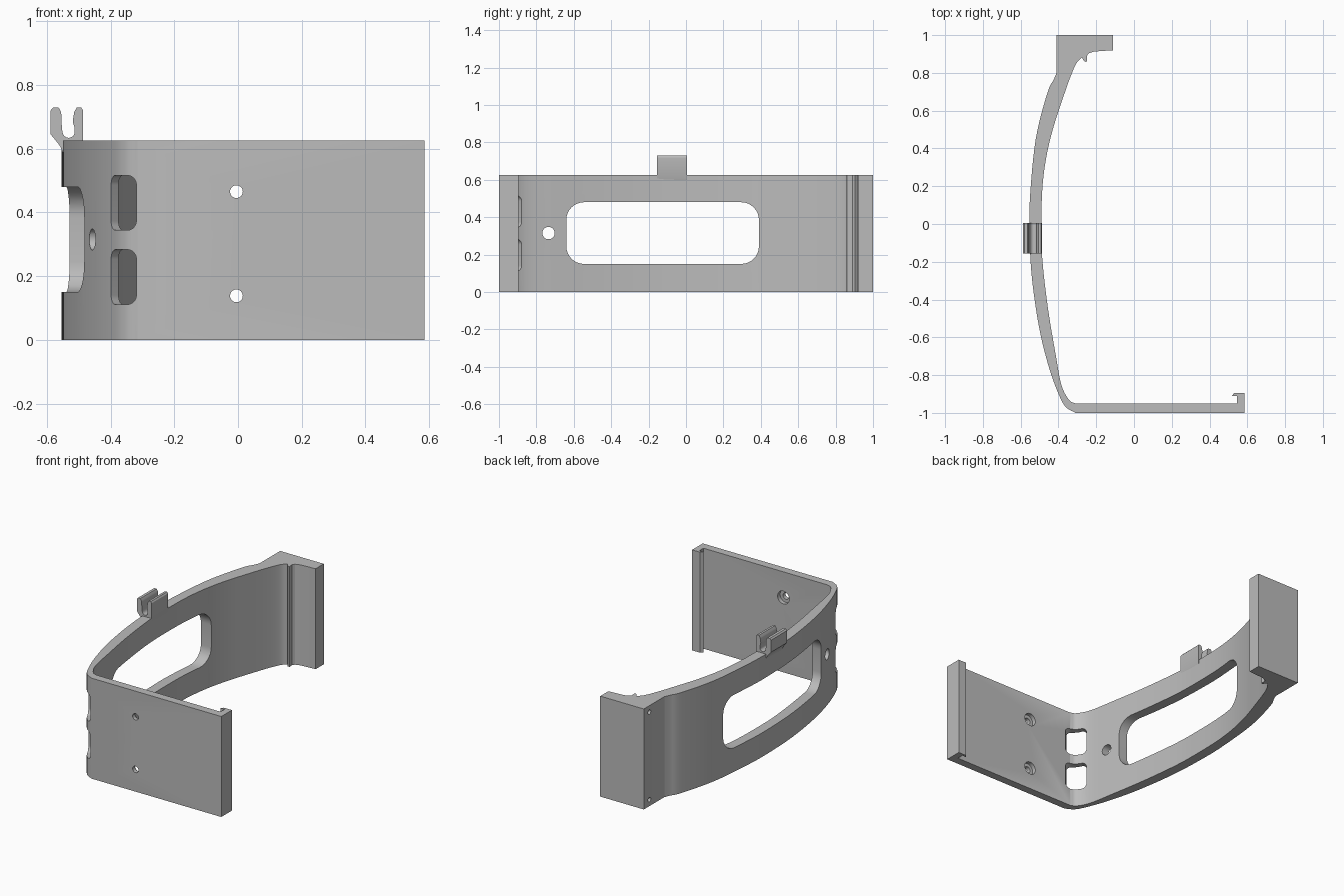
import bpy, bmesh, math
from mathutils import Matrix, Vector

if "Cube" in bpy.data.objects:
    bpy.data.objects.remove(bpy.data.objects["Cube"], do_unlink=True)

HEIGHT = 0.625
grey = bpy.data.materials.new("matte grey")
grey.use_nodes = True
grey.diffuse_color = (0.5, 0.5, 0.5, 1)
grey.node_tree.nodes["Principled BSDF"].inputs["Base Color"].default_value = (0.5, 0.5, 0.5, 1)


def smooth_path(points, steps=6):
    """Catmull-Rom curve through the points."""
    p = [Vector(q) for q in points]
    p = [2 * p[0] - p[1]] + p + [2 * p[-1] - p[-2]]
    out = []
    for a, b, c, d in zip(p, p[1:], p[2:], p[3:]):
        for i in range(steps):
            t = i / steps
            out.append(0.5 * (2 * b + (c - a) * t + (2 * a - 5 * b + 4 * c - d) * t * t
                              + (3 * b - a - 3 * c + d) * t ** 3))
    return [tuple(v) for v in out] + [tuple(points[-1])]


def prism(name, outline, depth, matrix=Matrix()):
    """Extrude a 2D outline along local z, then place it."""
    bm = bmesh.new()
    face = bm.faces.new([bm.verts.new((x, y, 0)) for x, y in outline])
    ext = bmesh.ops.extrude_face_region(bm, geom=[face])
    moved = [g for g in ext["geom"] if isinstance(g, bmesh.types.BMVert)]
    bmesh.ops.translate(bm, verts=moved, vec=(0, 0, depth))
    bmesh.ops.transform(bm, matrix=matrix, verts=bm.verts)
    bmesh.ops.recalc_face_normals(bm, faces=bm.faces)
    mesh = bpy.data.meshes.new(name)
    bm.to_mesh(mesh)
    bm.free()
    mesh.materials.append(grey)
    obj = bpy.data.objects.new(name, mesh)
    bpy.context.collection.objects.link(obj)
    return obj


def rounded_rect(w, h, r, steps=8):
    pts = []
    for k, (sx, sy) in enumerate([(1, 1), (-1, 1), (-1, -1), (1, -1)]):
        for i in range(steps + 1):
            a = math.pi / 2 * (k + i / steps)
            pts.append((sx * (w / 2 - r) + r * math.cos(a), sy * (h / 2 - r) + r * math.sin(a)))
    return pts


def circle(r, n=32):
    return [(r * math.cos(math.tau * i / n), r * math.sin(math.tau * i / n)) for i in range(n)]


def aim(start, direction):
    """Local z runs along a level direction, local y points up."""
    z = Vector(direction).normalized()
    y = Vector((0, 0, 1))
    x = y.cross(z)
    return Matrix.Translation(start) @ Matrix((x, y, z)).transposed().to_4x4()


def select_only(obj):
    bpy.ops.object.select_all(action="DESELECT")
    obj.select_set(True)
    bpy.context.view_layer.objects.active = obj


def cut(obj, outline, start, direction, depth):
    cutter = prism("cutter", outline, depth, aim(start, direction))
    cutter.hide_render = True
    mod = obj.modifiers.new("cut", "BOOLEAN")
    mod.operation, mod.solver, mod.object = "DIFFERENCE", "EXACT", cutter
    select_only(obj)
    bpy.ops.object.modifier_apply(modifier=mod.name)
    bpy.data.objects.remove(cutter, do_unlink=True)


# Bracket: curved arm, front plate with hooked lip, rear block
outer = smooth_path([(-0.41, 0.80), (-0.425, 0.765), (-0.46, 0.69), (-0.52, 0.45), (-0.55, 0.15),
                     (-0.553, -0.05), (-0.54, -0.29), (-0.50, -0.56), (-0.447, -0.77),
                     (-0.395, -0.91), (-0.36, -0.97), (-0.31, -1.0)])
lip = [(0.585, -1.0), (0.585, -0.895), (0.53, -0.895), (0.518, -0.91), (0.545, -0.91), (0.545, -0.95)]
inner = smooth_path([(-0.31, -0.95), (-0.345, -0.93), (-0.385, -0.85), (-0.415, -0.69),
                     (-0.455, -0.45), (-0.485, -0.19), (-0.49, 0.0), (-0.485, 0.19),
                     (-0.465, 0.35), (-0.43, 0.5), (-0.385, 0.64), (-0.34, 0.77),
                     (-0.305, 0.85), (-0.275, 0.882)])
rib = [(-0.268, 0.868), (-0.258, 0.858), (-0.248, 0.862), (-0.25, 0.89)]
block = [(-0.24, 0.903), (-0.21, 0.913), (-0.11, 0.92), (-0.11, 1.0), (-0.41, 1.0)]
bracket = prism("bracket", outer + lip + inner + rib + block, HEIGHT)

# Side window and round hole in the arm
cut(bracket, rounded_rect(1.03, 0.33, 0.095), (-0.8, -0.125, 0.315), (1, 0, 0), 0.5)
cut(bracket, circle(0.033), (-0.8, -0.735, 0.315), (1, 0, 0), 0.5)

# Corner slots, cut diagonally
for z in (0.43, 0.197):
    cut(bracket, rounded_rect(0.122, 0.172, 0.03), (-0.455, -1.045, z), (1, 1, 0), 0.28)

# Screw holes with counterbores on the inside of the plate
for z in (0.465, 0.138):
    cut(bracket, circle(0.02), (-0.005, -1.1, z), (0, 1, 0), 0.2)
    cut(bracket, circle(0.04), (-0.005, -0.975, z), (0, 1, 0), 0.1)

# Pin holes in the outer side of the rear block
for z in (0.04, 0.585):
    cut(bracket, circle(0.014, 16), (-0.5, 0.945, z), (1, 0, 0), 0.2)

# Cable clip on the top edge
left_side = smooth_path([(-0.50, 0.575), (-0.545, 0.585), (-0.56, 0.61), (-0.588, 0.645)])
slot = smooth_path([(-0.555, 0.715), (-0.552, 0.66), (-0.545, 0.64), (-0.53, 0.634),
                    (-0.515, 0.643), (-0.513, 0.665), (-0.518, 0.685), (-0.514, 0.715)])
profile = (left_side + [(-0.588, 0.72), (-0.58, 0.729), (-0.563, 0.729)] + slot
           + [(-0.506, 0.729), (-0.492, 0.729), (-0.486, 0.72), (-0.486, 0.61)])
# local x is world -x when aimed along +y, so mirror the profile
clip = prism("cable_clip", [(-x, z) for x, z in profile], 0.16, aim((0, -0.155, 0), (0, 1, 0)))
if sum(v.co.x for v in clip.data.vertices) > 0:
    clip.data.transform(Matrix.Scale(-1, 4, (1, 0, 0)))
    clip.data.flip_normals()

for part in (bracket, clip):
    select_only(part)
    bpy.ops.object.shade_smooth_by_angle(angle=math.radians(30))
